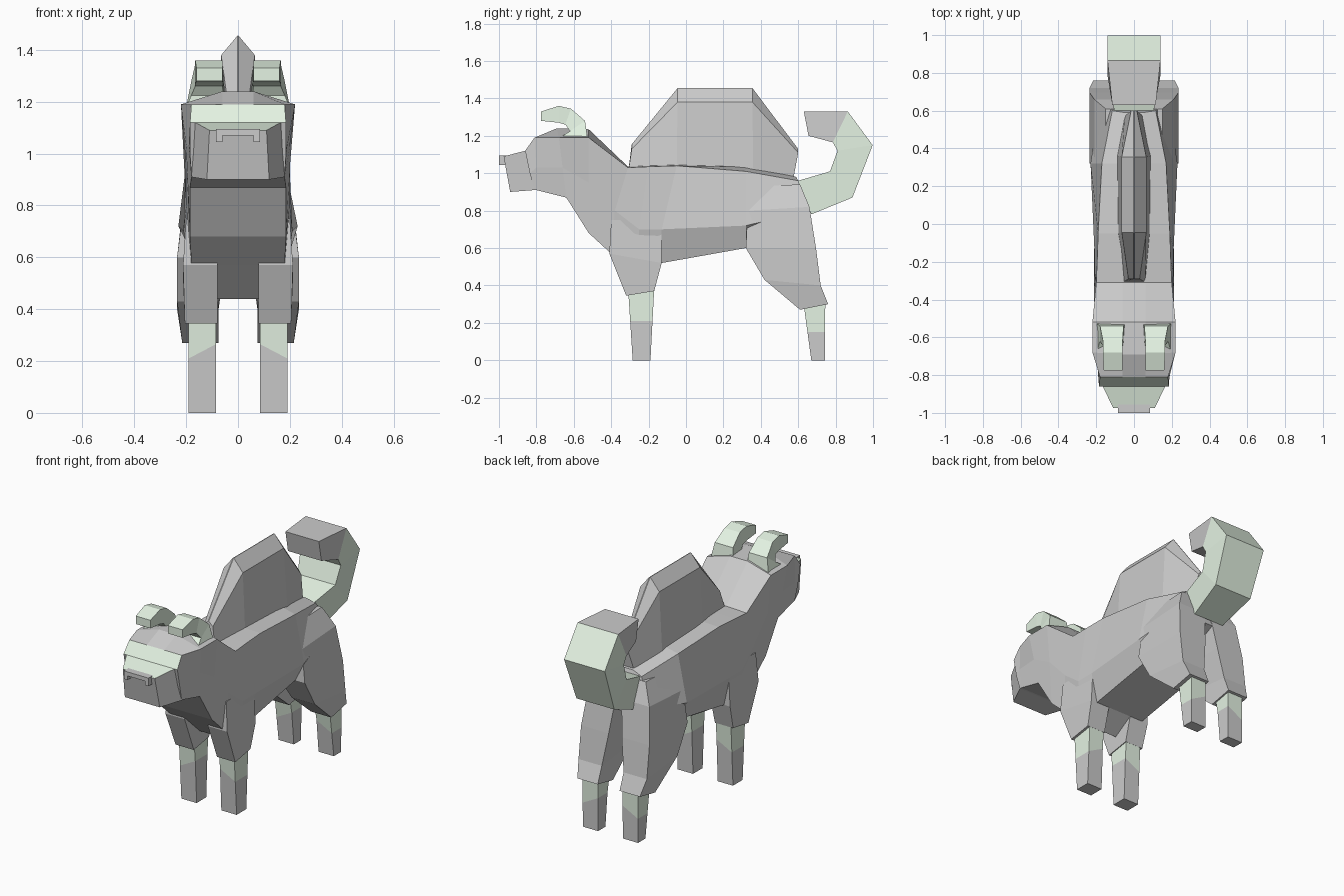
import bpy, bmesh

if "Cube" in bpy.data.objects:
    bpy.data.objects.remove(bpy.data.objects["Cube"])


def material(name, color):
    m = bpy.data.materials.new(name)
    m.diffuse_color = color
    m.use_nodes = True
    m.node_tree.nodes["Principled BSDF"].inputs["Base Color"].default_value = m.diffuse_color
    return m


GREY = material("grey", (0.8, 0.8, 0.8, 1))
GREEN = material("pale_green", (0.78, 0.9, 0.77, 1))


def loft(name, rings, green=None, mirror=False):
    """Skin a list of rings; green(center, normal) picks the tinted faces."""
    bm = bmesh.new()
    loops = [[bm.verts.new(p) for p in r] for r in rings]
    n = len(rings[0])
    for a, b in zip(loops, loops[1:]):
        for i in range(n):
            j = (i + 1) % n
            bm.faces.new((a[i], a[j], b[j], b[i]))
    bm.faces.new(loops[0])
    bm.faces.new(loops[-1])
    bmesh.ops.remove_doubles(bm, verts=bm.verts, dist=0.0005)
    bmesh.ops.recalc_face_normals(bm, faces=bm.faces)
    me = bpy.data.meshes.new(name)
    if green:
        me.materials.append(GREY)
        me.materials.append(GREEN)
        bm.normal_update()
        for f in bm.faces:
            f.material_index = int(green(f.calc_center_median(), f.normal))
    bm.to_mesh(me)
    bm.free()
    ob = bpy.data.objects.new(name, me)
    bpy.context.collection.objects.link(ob)
    if mirror:
        ob.modifiers.new("Mirror", 'MIRROR')
    return ob


def sym(*pts):
    """Symmetric ring from (y, z, half width) points, bottom to top."""
    return [(w, y, z) for y, z, w in pts] + [(-w, y, z) for y, z, w in reversed(pts)]


def quad(a, b, x0, x1):
    """Four-sided ring between two side-view points a and b."""
    return [(x0, *a), (x1, *a), (x1, *b), (x0, *b)]


def box(name, x, y, z, **kw):
    return loft(name, [quad((y[0], z[0]), (y[1], z[0]), *x),
                       quad((y[0], z[1]), (y[1], z[1]), *x)], **kw)


def always(c, n):
    return True


# Head, neck and torso: bottom, side, shoulder and crown points
loft("body", [
    sym((-.81, .91, .18), (-.835, 1.0, .185), (-.86, 1.12, .185), (-.86, 1.12, .06)),
    sym((-.80, .91, .18), (-.80, 1.03, .19), (-.81, 1.19, .18), (-.81, 1.19, .06)),
    sym((-.64, .87, .185), (-.66, 1.03, .20), (-.68, 1.19, .22), (-.69, 1.24, .06)),
    sym((-.52, .68, .185), (-.52, .95, .20), (-.52, 1.19, .22), (-.52, 1.235, .06)),
    sym((-.40, .57, .18), (-.38, .80, .20), (-.31, 1.03, .20), (-.31, 1.035, .06)),
    sym((-.26, .44, .17), (-.25, .70, .21), (-.20, 1.035, .195), (-.20, 1.04, .06)),
    sym((-.13, .52, .17), (-.13, .70, .21), (-.05, 1.04, .19), (-.05, 1.045, .06)),
    sym((.32, .60, .17), (.32, .72, .23), (.32, 1.01, .17), (.32, 1.035, .06)),
    sym((.67, .75, .06), (.66, .80, .18), (.60, .96, .115), (.59, .98, .05)),
], green=lambda c, n: c.y < -.81 and c.z > 1.13 and n.z > .2)

# Snout with tinted top
loft("snout", [
    sym((-.94, .90, .12), (-.975, 1.09, .11)),
    sym((-.81, .91, .18), (-.86, 1.12, .165)),
], green=lambda c, n: n.z > .7)

# Nose bar and nostrils
box("nose", (-.085, .085), (-1.0, -.955), (1.07, 1.095))
box("nostril", (.06, .085), (-1.0, -.955), (1.045, 1.095), mirror=True)

# Hump with gabled ridge
loft("hump", [
    sym((-.31, 1.0, .06), (-.29, 1.13, .03), (-.29, 1.155, .002)),
    sym((-.05, 1.0, .085), (-.045, 1.38, .065), (-.045, 1.455, .002)),
    sym((.36, .98, .09), (.355, 1.38, .065), (.355, 1.455, .002)),
    sym((.57, .95, .05), (.60, 1.11, .015), (.60, 1.13, .002)),
])

# Curled horns
loft("horn", [
    quad((-.525, 1.18), (-.69, 1.18), .045, .20),
    quad((-.54, 1.28), (-.62, 1.225), .055, .18),
    quad((-.615, 1.345), (-.645, 1.26), .06, .165),
    quad((-.68, 1.36), (-.68, 1.27), .06, .165),
    quad((-.775, 1.33), (-.775, 1.28), .06, .16),
], green=always, mirror=True)

# Curled tail, grey at the tip
loft("tail", [
    quad((.67, .78), (.60, .96), -.105, .105),
    quad((.89, .87), (.77, 1.01), -.13, .13),
    quad((.998, 1.15), (.81, 1.12), -.14, .14),
    quad((.865, 1.33), (.785, 1.165), -.14, .14),
    quad((.63, 1.33), (.655, 1.20), -.115, .115),
], green=lambda c, n: c.y > .7 and not (c.y < .78 and c.z > 1.12) or c.z < 1.1)

# Upper front legs
loft("front_upper_leg", [
    quad((-.32, .345), (-.17, .37), .08, .205),
    quad((-.41, .57), (-.13, .52), .08, .212),
    quad((-.40, .75), (-.13, .75), .08, .20),
], mirror=True)

# Thighs
loft("thigh", [
    quad((.61, .27), (.76, .30), .075, .215),
    quad((.42, .43), (.72, .40), .075, .235),
    quad((.32, .60), (.695, .60), .045, .235),
    quad((.33, .80), (.66, .82), .02, .21),
    quad((.35, .93), (.61, .94), .02, .15),
], mirror=True)


# Lower legs: grey foot, tinted shin, slanted colour break
def lower_leg(name, foot, top, z_top, z_break):
    t = z_break / z_top
    mid = [f + (p - f) * t for f, p in zip(foot, top)]
    x0, x1 = .085, .19
    ring = quad((mid[0], z_break), (mid[1], z_break), x0, x1)
    ring = [(x, y, z + (.055 if x == x0 else 0)) for x, y, z in ring]
    loft(name + "_foot", [quad((foot[0], 0), (foot[1], 0), x0, x1), ring], mirror=True)
    loft(name + "_shin", [ring, quad((top[0], z_top), (top[1], z_top), x0, x1)],
         green=always, mirror=True)


lower_leg("front_leg", (-.285, -.19), (-.312, -.168), .42, .21)
lower_leg("hind_leg", (.67, .742), (.625, .745), .33, .15)
